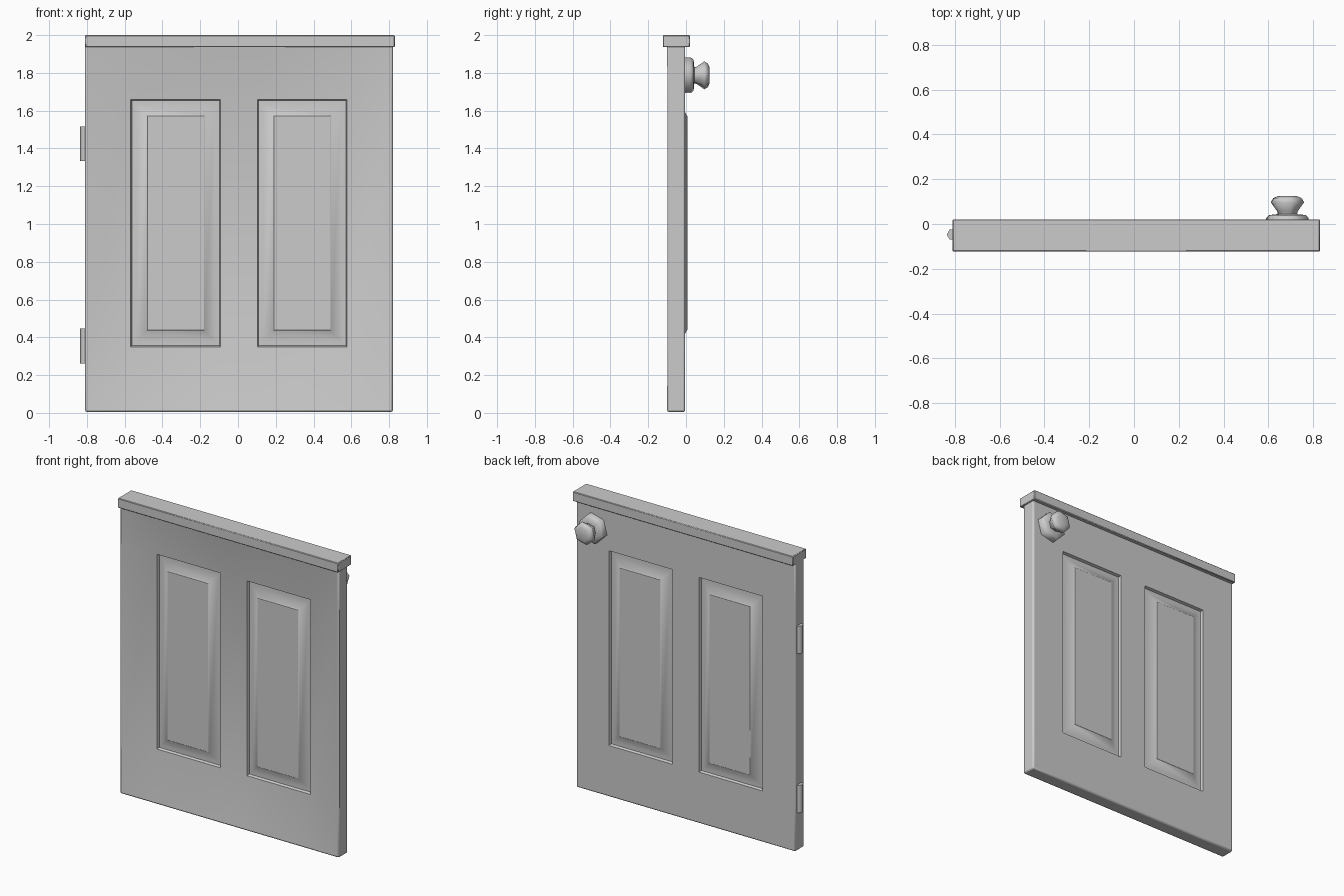
import bpy, bmesh, math

if "Cube" in bpy.data.objects:
    bpy.data.objects.remove(bpy.data.objects["Cube"])

Y_EDGE, Y_DISH, Y_BACK = -0.10, -0.052, -0.004   # front rim, front dish, back face
PANEL_X = {"left": (-0.568, -0.093), "right": (0.102, 0.577)}
PANEL_Z = (0.35, 1.66)


def mesh_object(name, bm, location=(0, 0, 0), smooth=35):
    bmesh.ops.recalc_face_normals(bm, faces=bm.faces)
    me = bpy.data.meshes.new(name)
    bm.to_mesh(me)
    bm.free()
    ob = bpy.data.objects.new(name, me)
    ob.location = location
    bpy.context.collection.objects.link(ob)
    bpy.ops.object.select_all(action="DESELECT")
    bpy.context.view_layer.objects.active = ob
    ob.select_set(True)
    bpy.ops.object.shade_smooth_by_angle(angle=math.radians(smooth))
    return ob


def loft(name, rings, location=(0, 0, 0), smooth=35):
    """Skin a list of equal-length point rings and cap both ends."""
    bm = bmesh.new()
    loops = [[bm.verts.new(p) for p in ring] for ring in rings]
    n = len(loops[0])
    for a, b in zip(loops, loops[1:]):
        for i in range(n):
            j = (i + 1) % n
            bm.faces.new((a[i], a[j], b[j], b[i]))
    bm.faces.new(loops[0])
    bm.faces.new(loops[-1])
    return mesh_object(name, bm, location, smooth)


def rect(x, z, inset, y):
    x0, x1, z0, z1 = x[0] + inset, x[1] - inset, z[0] + inset, z[1] - inset
    return [(x0, y, z0), (x1, y, z0), (x1, y, z1), (x0, y, z1)]


# Door slab: flat back, front sloping in from the rim to the panel openings
xs = [-0.81, *PANEL_X["left"], *PANEL_X["right"], 0.82]
zs = [0.005, *PANEL_Z, 1.95]
bm = bmesh.new()
front, back = {}, {}
for i, x in enumerate(xs):
    for k, z in enumerate(zs):
        rim = i in (0, 5) or k in (0, 3)
        front[i, k] = bm.verts.new((x, Y_EDGE if rim else Y_DISH, z))
        back[i, k] = bm.verts.new((x, Y_BACK, z))
for grid in (front, back):
    for i in range(5):
        for k in range(3):
            if not (k == 1 and i in (1, 3)):
                bm.faces.new([grid[c] for c in ((i, k), (i + 1, k), (i + 1, k + 1), (i, k + 1))])
border = ([(i, 0) for i in range(5)] + [(5, k) for k in range(3)]
          + [(i, 3) for i in range(5, 0, -1)] + [(0, k) for k in range(3, 0, -1)])
for a, b in zip(border, border[1:] + border[:1]):
    bm.faces.new((front[a], front[b], back[b], back[a]))
slab = mesh_object("door_slab", bm)
mod = slab.modifiers.new("rounded", "BEVEL")
mod.width, mod.segments, mod.angle_limit = 0.01, 2, math.radians(60)

# Overhanging top rail
rail = loft("top_rail", [[(x, y, z) for y, z in ((-0.123, 1.936), (0.021, 1.936),
            (0.021, 2.0), (-0.123, 2.0))] for x in (-0.81, 0.83)])
mod = rail.modifiers.new("rounded", "BEVEL")
mod.width, mod.segments = 0.004, 1

# Raised panels: step in, slope up, small lip to a flat field (inset, depth)
profile = [(0.0, 0.0), (0.006, 0.018), (0.03, 0.018), (0.083, -0.006), (0.088, -0.011)]
for side, px in PANEL_X.items():
    f = [rect(px, PANEL_Z, i, Y_DISH + d) for i, d in profile]
    b = [rect(px, PANEL_Z, i, Y_BACK - d) for i, d in profile]
    loft(side + "_panel", f[::-1] + b)


# Six-sided knob and its rosette on the back: (radius, y)
def turned(name, prof, sides=6):
    turn = math.radians(15)
    return loft(name, [[(r * math.cos(turn + math.tau * i / sides), y,
                         r * math.sin(turn + math.tau * i / sides))
                        for i in range(sides)] for r, y in prof],
                (0.685, 0, 1.787), 70)


turned("knob_rosette", [(0.098, -0.01), (0.098, 0.026), (0.085, 0.040), (0.045, 0.044)])
turned("knob", [(0.042, 0.03), (0.047, 0.056), (0.077, 0.097), (0.065, 0.116), (0.045, 0.124)])

# Hinge barrels on the left edge
for label, z in (("lower", 0.355), ("upper", 1.425)):
    bpy.ops.mesh.primitive_cylinder_add(vertices=6, radius=0.026, depth=0.185,
                                        location=(-0.81, -0.047, z),
                                        rotation=(0, 0, math.radians(30)))
    bpy.context.object.name = label + "_hinge"
    bpy.ops.object.shade_smooth_by_angle(angle=math.radians(65))
